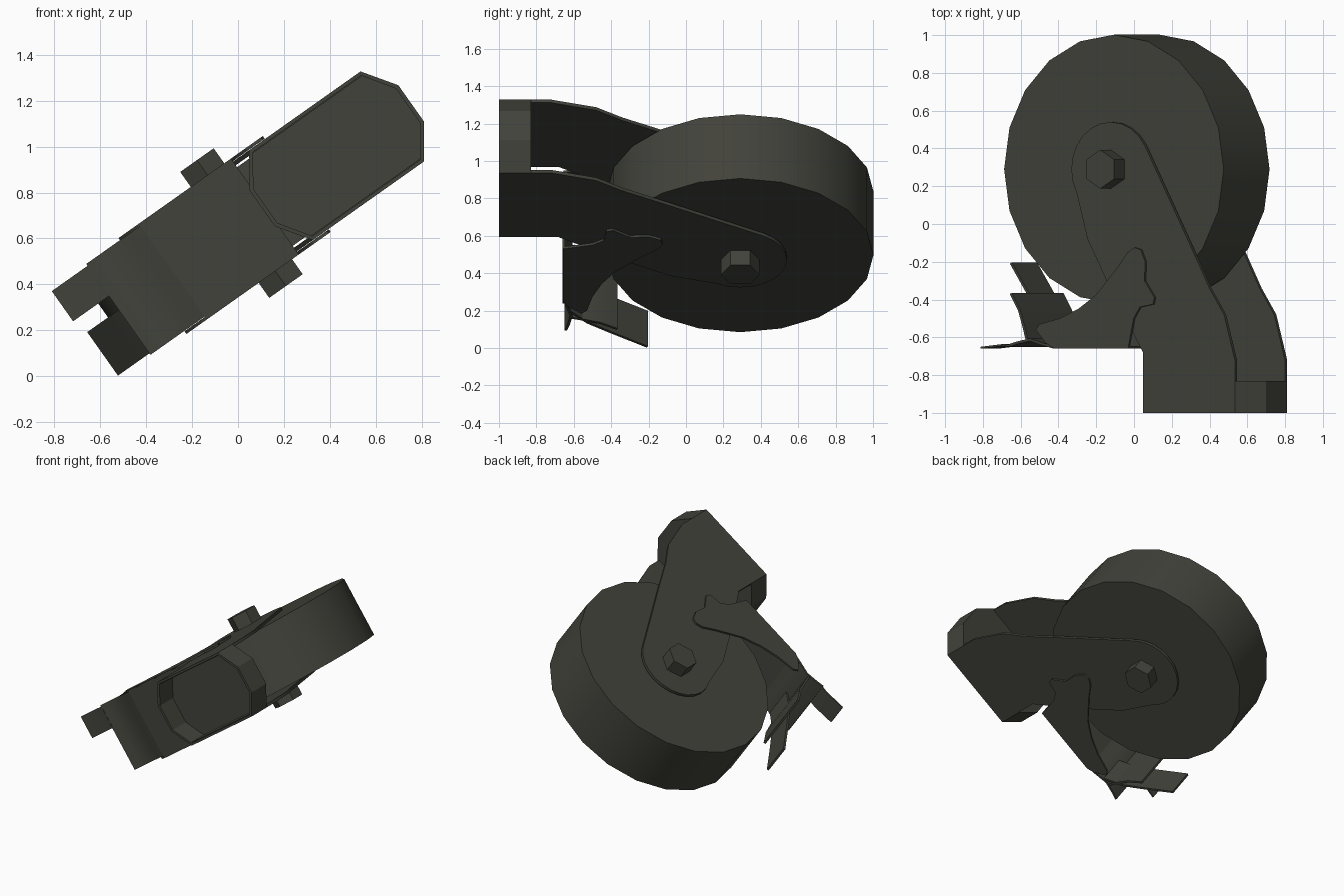
import bpy, bmesh, math
from mathutils import Matrix

if "Cube" in bpy.data.objects:
    bpy.data.objects.remove(bpy.data.objects["Cube"])

# Tilted frame: local X runs across the wheel, local Y is world y, local Z is the axle
a = math.radians(35.26)
c, s = math.cos(a), math.sin(a)
FRAME = Matrix(((c, 0, -s, 0.015), (0, 1, 0, 0), (s, 0, c, 0.667), (0, 0, 0, 1)))
AXLE_Y = 0.29

mat = bpy.data.materials.new("dark_olive_grey")
mat.diffuse_color = (0.055, 0.055, 0.044, 1)
mat.use_nodes = True
mat.node_tree.nodes["Principled BSDF"].inputs["Base Color"].default_value = mat.diffuse_color


def finish(name, bm):
    bmesh.ops.recalc_face_normals(bm, faces=bm.faces)
    me = bpy.data.meshes.new(name)
    bm.to_mesh(me)
    bm.free()
    ob = bpy.data.objects.new(name, me)
    bpy.context.collection.objects.link(ob)
    me.materials.append(mat)
    ob.matrix_world = FRAME
    bpy.context.view_layer.objects.active = ob
    ob.select_set(True)
    bpy.ops.object.shade_smooth_by_angle(angle=math.radians(30))
    ob.select_set(False)
    return ob


def prism(name, pts, lo, hi):
    """Profile in local XY extruded along the axle."""
    bm = bmesh.new()
    f = bm.faces.new([bm.verts.new((x, y, lo)) for x, y in pts])
    r = bmesh.ops.extrude_face_region(bm, geom=[f])
    for v in r["geom"]:
        if isinstance(v, bmesh.types.BMVert):
            v.co.z = hi
    return finish(name, bm)


def ngon(n, r, start=0.0):
    return [(r * math.cos(start + math.tau * i / n),
             AXLE_Y + r * math.sin(start + math.tau * i / n)) for i in range(n)]


def sheet(name, path, lo, hi, dx=0.0, dy=0.014):
    """Bent sheet metal strip following a path in local XY."""
    prism(name, path + [(x + dx, y + dy) for x, y in reversed(path)], lo, hi)


# Wheel and axle
prism("wheel", ngon(20, 0.712), -0.21, 0.21)
prism("axle", ngon(12, 0.05), -0.3, 0.3)

# Fork arm outline: rounded eye at the axle, swept back to the socket
eye = [(0.255 * math.cos(math.radians(t)), AXLE_Y + 0.25 * math.sin(math.radians(t)))
       for t in range(30, 211, 15)]
arm = [(0.21, -0.99), (0.805, -0.99), (0.805, -0.72), (0.735, -0.48),
       (0.64, -0.34), (0.52, -0.12)] + eye + [(-0.15, -0.08), (0.03, -0.4), (0.21, -0.68)]

# Brake side bracket outline
bracket = [(0.125, -0.655), (0.16, -0.5), (0.2, -0.44), (0.285, -0.425), (0.295, -0.39),
           (0.23, -0.3), (0.235, -0.2), (0.205, -0.135), (0.165, -0.125), (0.12, -0.15),
           (0.055, -0.23), (-0.083, -0.375), (-0.2, -0.45), (-0.32, -0.5), (-0.45, -0.53),
           (-0.475, -0.56), (-0.41, -0.63), (-0.365, -0.655)]

# Mirrored pairs on both sides of the wheel
for side, tag in ((1, "upper"), (-1, "lower")):
    prism("fork_arm_" + tag, arm, side * 0.22, side * 0.24)
    prism("brake_bracket_" + tag, bracket, side * 0.242, side * 0.256)
    prism("axle_nut_" + tag, ngon(6, 0.103, math.pi / 2), side * 0.235, side * 0.336)

# Swivel socket: flattened octagon with a recessed end
bm = bmesh.new()
octo = [(0.297, -0.24), (0.397, -0.096), (0.397, 0.096), (0.297, 0.24)]
octo += [(-x, -z) for x, z in octo]
f = bm.faces.new([bm.verts.new((0.508 + x, -0.83, z)) for x, z in octo])
r = bmesh.ops.extrude_face_region(bm, geom=[f])
for v in r["geom"]:
    if isinstance(v, bmesh.types.BMVert):
        v.co.y = -1.0
bmesh.ops.recalc_face_normals(bm, faces=bm.faces)
end = min(bm.faces, key=lambda q: q.calc_center_median().y)
bmesh.ops.inset_region(bm, faces=[end], thickness=0.018)
r = bmesh.ops.extrude_discrete_faces(bm, faces=[end])
low = r["faces"][0]
for v in low.verts:
    v.co.y = -0.85
# close the recess walls
bmesh.ops.remove_doubles(bm, verts=bm.verts, dist=1e-5)
open_edges = [e for e in bm.edges if e.is_boundary]
if open_edges:
    bmesh.ops.bridge_loops(bm, edges=open_edges)
finish("swivel_socket", bm)

# Brake pedal: back panel, neck, long toe tab, raised release tab and curved shoe
sheet("brake_panel", [(0.125, -0.66), (-0.365, -0.66)], -0.25, 0.25)
sheet("pedal_neck", [(-0.365, -0.66), (-0.43, -0.645), (-0.52, -0.62),
                     (-0.6, -0.635), (-0.655, -0.65)], -0.24, 0.245)
sheet("toe_tab", [(-0.65, -0.65), (-0.7, -0.645), (-0.846, -0.66)], 0.074, 0.235, dy=0.01)
sheet("release_tab", [(-0.5, -0.62), (-0.6, -0.53), (-0.7, -0.39), (-0.823, -0.21)],
      -0.232, 0.0, dx=0.013, dy=0.006)
sheet("brake_shoe", [(-0.55, -0.62), (-0.57, -0.55), (-0.6, -0.46), (-0.655, -0.37)],
      -0.235, 0.24, dx=0.014, dy=0.004)
